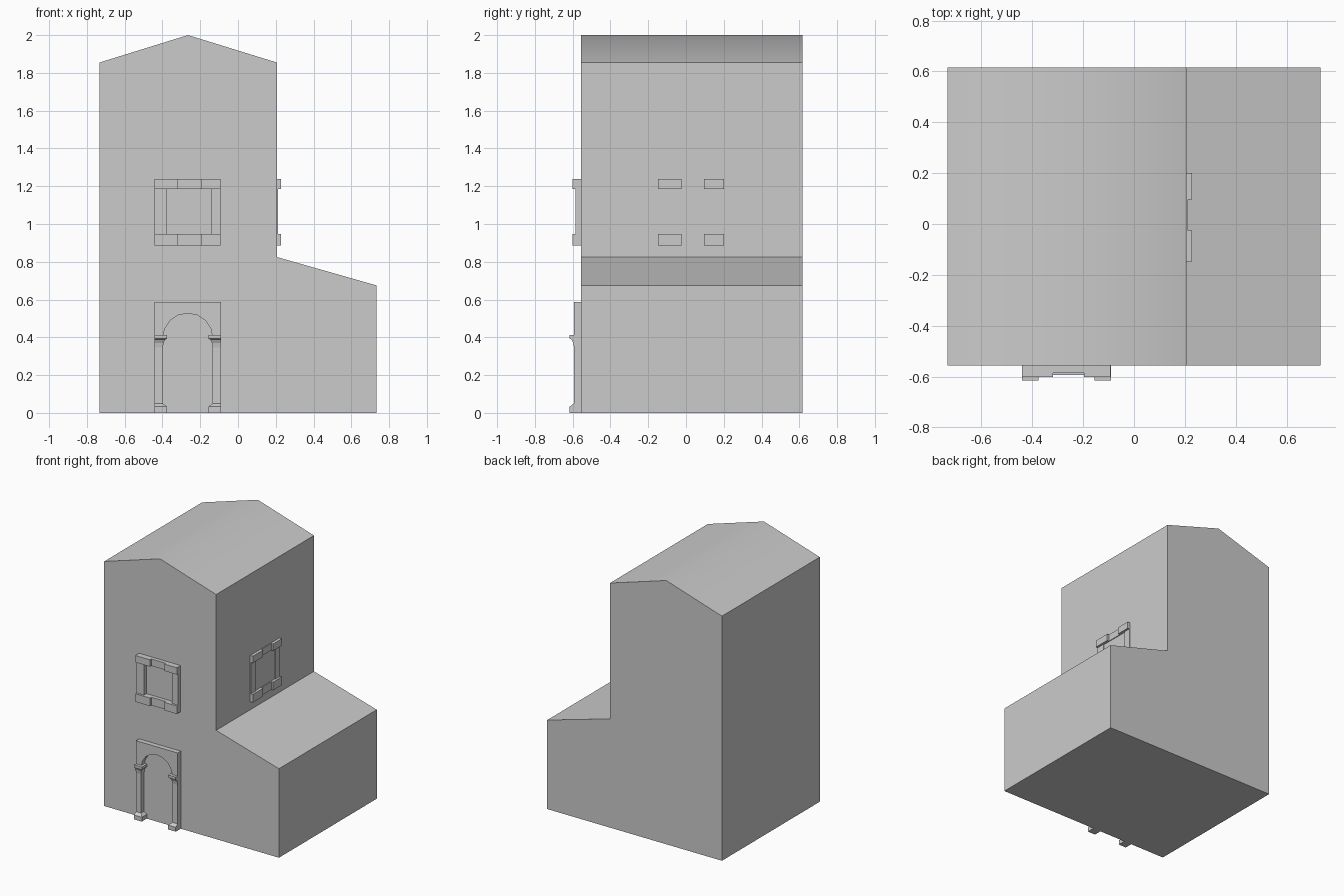
import bpy, bmesh, math

if "Cube" in bpy.data.objects:
    bpy.data.objects.remove(bpy.data.objects["Cube"])

WALL_Y, BACK_Y, WALL_X = -0.556, 0.616, 0.206
EMBED = 0.01


def finish(name, bm, loc=(0, 0, 0), turn=0.0):
    bmesh.ops.recalc_face_normals(bm, faces=bm.faces[:])
    mesh = bpy.data.meshes.new(name)
    bm.to_mesh(mesh)
    bm.free()
    ob = bpy.data.objects.new(name, mesh)
    ob.location = loc
    ob.rotation_euler.z = turn
    bpy.context.collection.objects.link(ob)
    return ob


def prism(bm, profile, y0, y1):
    """Extrude an x-z outline from y0 to y1."""
    face = bm.faces.new([bm.verts.new((x, y0, z)) for x, z in profile])
    new = bmesh.ops.extrude_face_region(bm, geom=[face])["geom"]
    verts = [g for g in new if isinstance(g, bmesh.types.BMVert)]
    bmesh.ops.translate(bm, verts=verts, vec=(0, y1 - y0, 0))
    if not face.is_valid or len(face.link_loops if hasattr(face, "link_loops") else face.loops) == 0:
        return
    # keep the starting cap so the solid is closed
    if not any(len(e.link_faces) < 2 for e in face.edges):
        return


def block(bm, x0, x1, z0, z1, depth):
    prism(bm, [(x0, z0), (x1, z0), (x1, z1), (x0, z1)], EMBED, -depth)


def moulding(bm, x0, levels):
    """Stack of rectangles (z, width, depth), flush on the outer side."""
    rings = [[bm.verts.new(p) for p in ((x0, EMBED, z), (x0 + w, EMBED, z),
                                        (x0 + w, -d, z), (x0, -d, z))]
             for z, w, d in levels]
    for a, b in zip(rings, rings[1:]):
        for i in range(4):
            j = (i + 1) % 4
            bm.faces.new((a[i], a[j], b[j], b[i]))
    bm.faces.new(rings[0])
    bm.faces.new(rings[-1])


# House: gabled tower with a lean-to wing
bm = bmesh.new()
prism(bm, [(-0.733, 0), (0.733, 0), (0.733, 0.675), (WALL_X, 0.825),
           (WALL_X, 1.855), (-0.265, 2.0), (-0.733, 1.855)], WALL_Y, BACK_Y)
house = finish("house_body", bm)
bpy.context.view_layer.objects.active = house
house.select_set(True)
bpy.ops.object.shade_smooth_by_angle(angle=math.radians(40))
house.select_set(False)


# Window surrounds: proud corner stones, shallower middles and jambs
def window(name, loc, turn, shallow, proud):
    bm = bmesh.new()
    for z0, z1 in ((0, 0.061), (0.299, 0.351)):
        block(bm, -0.175, -0.052, z0, z1, proud)
        block(bm, -0.052, 0.069, z0, z1, shallow)
        block(bm, 0.069, 0.174, z0, z1, proud)
    for x0, x1 in ((-0.175, -0.112), (0.122, 0.174)):
        block(bm, x0, x1, 0.061, 0.299, shallow)
    finish(name, bm, loc, turn)


window("front_window_frame", (-0.266, WALL_Y, 0.886), 0, 0.029, 0.045)
window("side_window_frame", (WALL_X, 0.027, 0.886), math.pi / 2, 0.006, 0.022)

# Door surround: flat panel with an arched opening
door_loc = (-0.266, WALL_Y, 0)
R, SPRING, N = 0.132, 0.395, 8
arch = [(R * math.cos(math.pi * i / N), SPRING + R * math.sin(math.pi * i / N))
        for i in range(N + 1)]
bm = bmesh.new()
prism(bm, [(-0.175, 0), (-0.175, 0.588), (0.175, 0.588), (0.175, 0), (R, 0)]
      + arch + [(-R, 0)], EMBED, -0.037)
finish("door_arch", bm, door_loc)

# Column bases and capitals, mirrored across the door
bm = bmesh.new()
moulding(bm, -0.175, [(0, 0.065, 0.06), (0.033, 0.065, 0.06), (0.05, 0.043, 0.037)])
moulding(bm, -0.175, [(0.345, 0.043, 0.037), (0.37, 0.047, 0.041),
                      (0.388, 0.056, 0.05), (0.393, 0.065, 0.06),
                      (0.413, 0.065, 0.06)])
trim = finish("column_bases_and_capitals", bm, door_loc)
trim.modifiers.new("Mirror", "MIRROR").use_axis[0] = True
